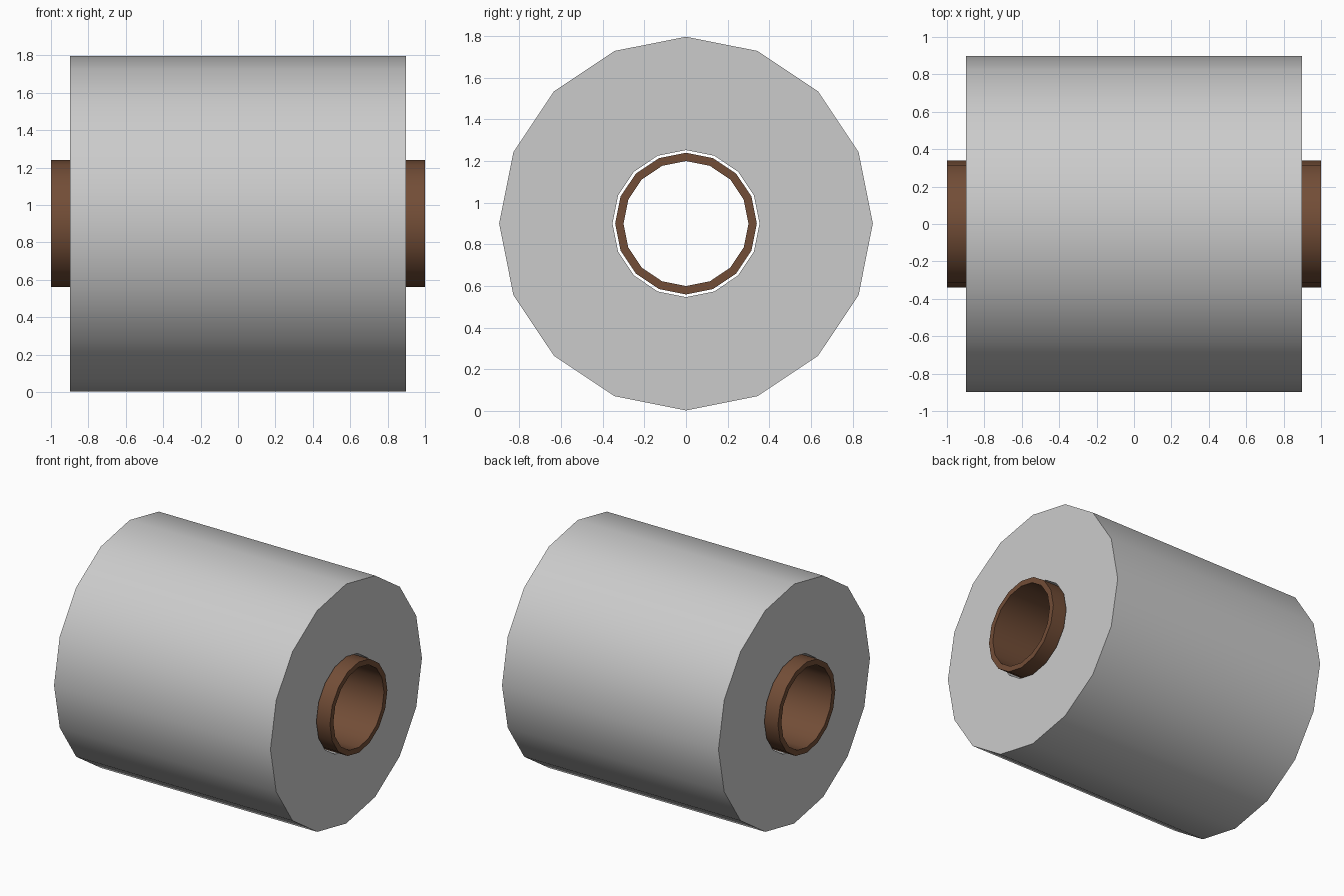
import bpy, bmesh
from math import cos, sin, pi, radians

if "Cube" in bpy.data.objects:
    bpy.data.objects.remove(bpy.data.objects["Cube"])

SIDES = 16
AXIS_Z = 0.9


def tube(name, outer, inner, half_len):
    """Hollow cylinder along x with flat ring ends."""
    bm = bmesh.new()
    section = [(-half_len, outer), (half_len, outer), (half_len, inner), (-half_len, inner)]
    rings = [[bm.verts.new((x, r * sin(2 * pi * i / SIDES), r * cos(2 * pi * i / SIDES)))
              for i in range(SIDES)] for x, r in section]
    for k in range(4):
        a, b = rings[k], rings[(k + 1) % 4]
        for i in range(SIDES):
            j = (i + 1) % SIDES
            bm.faces.new((a[i], a[j], b[j], b[i]))
    bmesh.ops.recalc_face_normals(bm, faces=bm.faces)
    mesh = bpy.data.meshes.new(name)
    bm.to_mesh(mesh)
    bm.free()
    obj = bpy.data.objects.new(name, mesh)
    obj.location.z = AXIS_Z
    bpy.context.collection.objects.link(obj)
    # Smooth round walls, crisp rims
    bpy.ops.object.select_all(action='DESELECT')
    obj.select_set(True)
    bpy.context.view_layer.objects.active = obj
    bpy.ops.object.shade_smooth_by_angle(angle=radians(30))
    return obj


# Thick wound roll with a through bore
tube("paper_roll", 0.897, 0.353, 0.897)

# Thin brown core, protruding at both ends
core = tube("cardboard_core", 0.34, 0.30, 1.0)
brown = bpy.data.materials.new("brown_cardboard")
brown.diffuse_color = (0.17, 0.075, 0.038, 1)
brown.use_nodes = True
brown.node_tree.nodes["Principled BSDF"].inputs["Base Color"].default_value = brown.diffuse_color
core.data.materials.append(brown)
